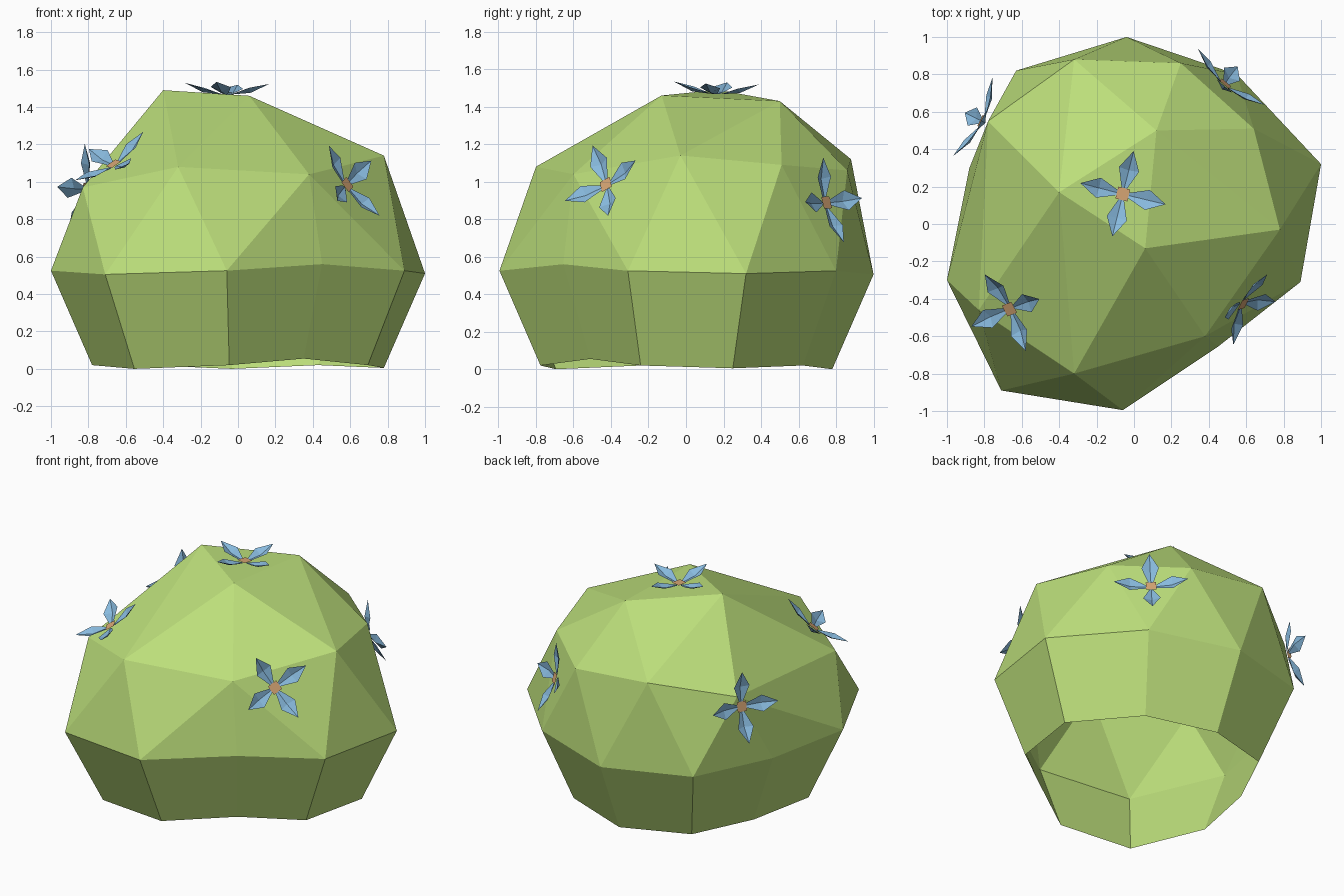
import bpy, bmesh, math
from mathutils import Vector, Matrix

if "Cube" in bpy.data.objects:
    bpy.data.objects.remove(bpy.data.objects["Cube"])


def material(name, rgb):
    m = bpy.data.materials.new(name)
    m.diffuse_color = (*rgb, 1)
    m.use_nodes = True
    m.node_tree.nodes["Principled BSDF"].inputs["Base Color"].default_value = m.diffuse_color
    return m


GREEN = material("leaf green", (0.50, 0.73, 0.195))
BLUE = material("petal blue", (0.246, 0.491, 0.73))
ORANGE = material("flower centre orange", (0.66, 0.37, 0.17))


def add_object(name, bm, mats):
    mesh = bpy.data.meshes.new(name)
    bm.to_mesh(mesh)
    bm.free()
    for m in mats:
        mesh.materials.append(m)
    ob = bpy.data.objects.new(name, mesh)
    bpy.context.collection.objects.link(ob)
    return ob


# Bush: faceted dome as the hull of a rim, a shoulder ring and a crown
rim = [(-1, -.3, .525), (-.71, -.89, .505), (-.06, -.995, .525), (.45, -.655, .56),
       (.89, -.31, .525), (1, .32, .51), (.55, .8, .525), (-.04, 1, .505),
       (-.63, .82, .525), (-.88, .3, .525)]
shoulder = [(-.83, -.46, .97), (-.32, -.8, 1.08), (.38, -.6, 1.04), (.78, -.03, 1.14),
            (.64, .51, 1.09), (.25, .86, 1.06), (-.32, .88, 1.12), (-.78, .55, 1.02)]
crown = [(-.4, .17, 1.49), (.06, -.13, 1.46), (.12, .5, 1.43)]

bm = bmesh.new()
for p in rim + shoulder + crown:
    bm.verts.new(p)
bmesh.ops.convex_hull(bm, input=bm.verts[:])
# open the underside
under = [f for f in bm.faces if all(v.co.z < .6 for v in f.verts)]
bmesh.ops.delete(bm, geom=under, context='FACES')
bmesh.ops.delete(bm, geom=[v for v in bm.verts if not v.link_faces], context='VERTS')
# tapering skirt down to the ground
edges = [e for e in bm.edges if e.is_boundary]
new = bmesh.ops.extrude_edge_only(bm, edges=edges)["geom"]
for v in new:
    if isinstance(v, bmesh.types.BMVert):
        v.co = (v.co.x * .78, v.co.y * .78, v.co.z - .505)
bmesh.ops.recalc_face_normals(bm, faces=bm.faces[:])
if sum(f.normal.dot(f.calc_center_median() - Vector((0, 0, .5))) for f in bm.faces) < 0:
    bmesh.ops.reverse_faces(bm, faces=bm.faces[:])
add_object("bush", bm, [GREEN])


# Flowers: four creased petals around a small flat centre
def flower(name, centre, normal, first_petal):
    n = Vector(normal).normalized()
    u = Vector(first_petal)
    u = (u - n * u.dot(n)).normalized()
    frame = Matrix((u, n.cross(u), n)).transposed()
    bm = bmesh.new()
    for k in range(4):
        turn = frame @ Matrix.Rotation(k * math.pi / 2, 3, 'Z')

        def vert(x, y, z):
            return bm.verts.new(Vector(centre) + turn @ Vector((x, y, z)))
        base, mid, tip = vert(.02, 0, .005), vert(.13, 0, .015), vert(.235, 0, .065)
        for s in (-1, 1):
            root, side = vert(.03, s * .014, .006), vert(.135, s * .055, .04)
            for loop in ((base, mid, side, root), (mid, tip, side)):
                bm.faces.new(loop if s > 0 else loop[::-1])
    rot = frame @ Matrix.Rotation(math.pi / 4, 3, 'Z')
    disc = []
    for k in range(8):
        a, r = k * math.pi / 4, (.046, .033)[k % 2]
        disc.append(bm.verts.new(Vector(centre) + rot @ Vector(
            (r * math.cos(a), r * math.sin(a), .014))))
    bm.faces.new(disc).material_index = 1
    add_object(name, bm, [BLUE, ORANGE])


flower("flower_top", (-.06, .16, 1.462), (.02, .03, 1), (.06, .24, 0))
flower("flower_front_left", (-.66, -.45, 1.085), (-.43, -.38, .82), (-.09, .17, .03))
flower("flower_front_right", (.575, -.42, .98), (.73, -.58, .4), (-.13, -.04, .18))
flower("flower_back_right", (.48, .74, .885), (.63, .73, .27), (-.03, -.05, .21))
flower("flower_back_left", (-.805, .545, .96), (-.86, .43, .2), (0, 0, 1))
